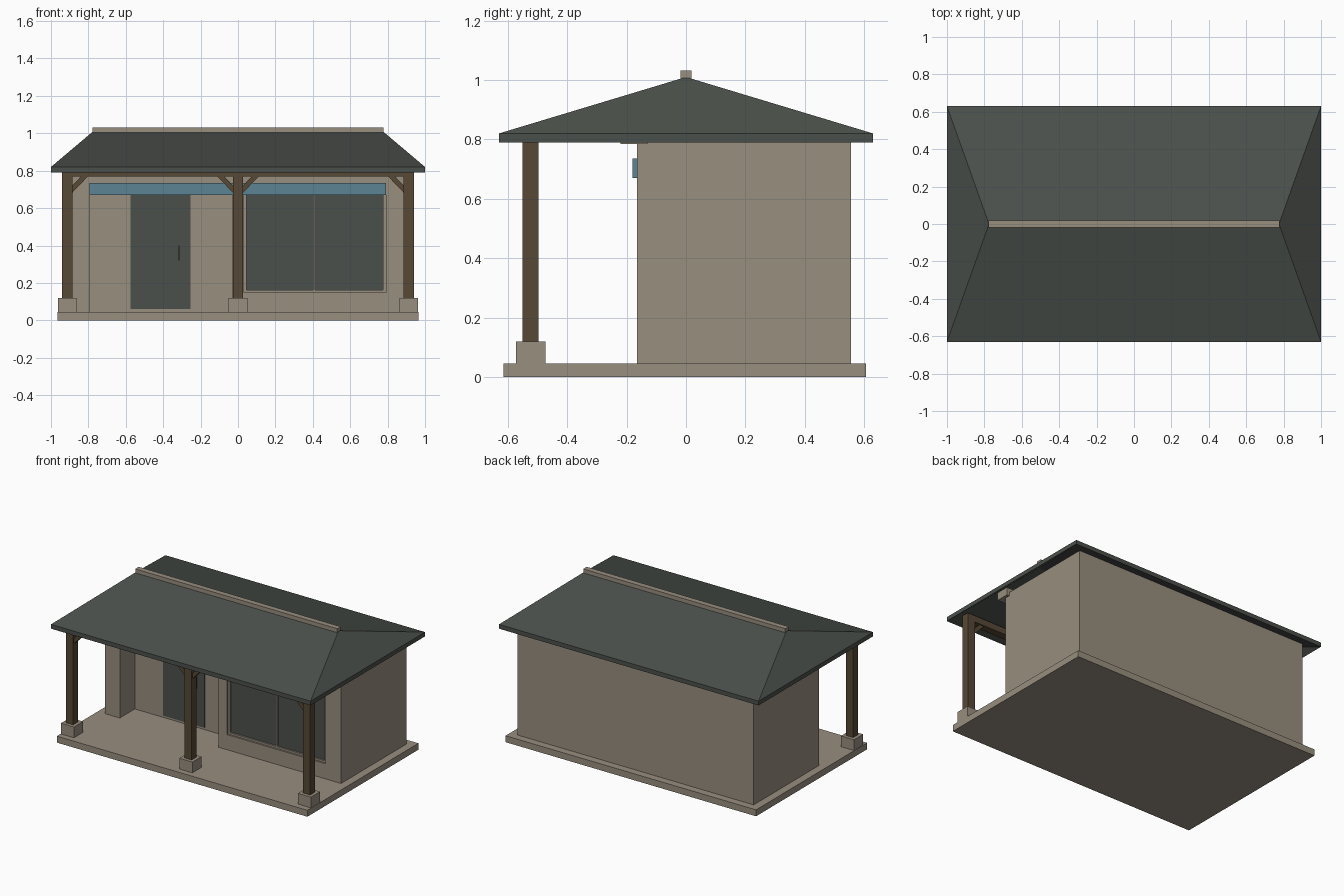
import bpy

if "Cube" in bpy.data.objects:
    bpy.data.objects.remove(bpy.data.objects["Cube"])


def material(name, srgb):
    m = bpy.data.materials.new(name)
    m.diffuse_color = [(c / 255 / 12.92 if c < 10 else ((c / 255 + 0.055) / 1.055) ** 2.4) for c in srgb] + [1]
    m.use_nodes = True
    m.node_tree.nodes["Principled BSDF"].inputs["Base Color"].default_value = m.diffuse_color
    return m


STONE = material("warm stone", (152, 142, 127))
SLATE = material("dark slate", (75, 80, 75))
WOOD = material("brown timber", (87, 72, 53))
BLUE = material("blue paint", (92, 131, 147))


def mesh(name, verts, faces, mat):
    me = bpy.data.meshes.new(name)
    me.from_pydata(verts, [], faces)
    me.materials.append(mat)
    ob = bpy.data.objects.new(name, me)
    bpy.context.collection.objects.link(ob)
    return ob


def prism(name, profile, y0, y1, mat):
    """Extrude an (x, z) outline, anticlockwise seen from the front, along y."""
    n = len(profile)
    verts = [(x, y, z) for y in (y0, y1) for x, z in profile]
    faces = [tuple(range(n)), tuple(range(2 * n - 1, n - 1, -1))]
    faces += [(i, i + n, (i + 1) % n + n, (i + 1) % n) for i in range(n)]
    return mesh(name, verts, faces, mat)


def box(name, x, y, z, mat):
    return prism(name, [(x[0], z[0]), (x[1], z[0]), (x[1], z[1]), (x[0], z[1])], y[0], y[1], mat)


# Base slab and house body, with recessed entrance on the left
FRONT, FLOOR, TOP = -0.165, 0.045, 0.81
box("base_slab", (-0.965, 0.965), (-0.615, 0.607), (0, FLOOR), STONE)
box("house_body", (-0.91, 0.91), (0, 0.555), (FLOOR, TOP), STONE)
box("left_pillar", (-0.91, -0.795), (FRONT, 0), (FLOOR, TOP), STONE)
box("middle_pier", (-0.033, 0.032), (FRONT, 0), (FLOOR, 0.67), STONE)
box("right_pillar", (0.79, 0.91), (FRONT, 0), (FLOOR, TOP), STONE)
box("window_wall", (0.032, 0.79), (FRONT, 0), (FLOOR, 0.15), STONE)
box("lintel", (-0.795, 0.79), (FRONT, 0), (0.67, TOP), STONE)
box("cornice", (-0.93, 0.93), (-0.22, -0.13), (0.785, 0.84), STONE)
box("blue_fascia", (-0.795, 0.79), (-0.18, FRONT), (0.67, 0.735), BLUE)

# Door and handle
box("door", (-0.575, -0.255), (-0.006, 0), (0.06, 0.67), SLATE)
box("door_handle", (-0.319, -0.313), (-0.02, -0.006), (0.32, 0.40), SLATE)

# Window panes with thin frame bars
box("window_panes", (0.032, 0.79), (-0.142, 0), (0.15, 0.67), SLATE)
for i, (a, b) in enumerate([(0.032, 0.045), (0.402, 0.411), (0.776, 0.79)]):
    box(f"window_upright_{i}", (a, b), (-0.154, -0.142), (0.15, 0.67), STONE)
box("window_sill", (0.032, 0.79), (-0.154, -0.142), (0.15, 0.163), STONE)

# Porch posts on plinths, with diagonal braces under the beam
PY = -0.523
for name, px, sides in (("left", -0.913, (1,)), ("middle", 0, (-1, 1)), ("right", 0.913, (-1,))):
    box(f"{name}_plinth", (px - 0.05, px + 0.05), (PY - 0.05, PY + 0.05), (FLOOR, 0.12), STONE)
    box(f"{name}_post", (px - 0.028, px + 0.028), (PY - 0.027, PY + 0.027), (0.12, 0.80), WOOD)
    for s in sides:
        pts = [(0.025, 0.68), (0.113, 0.772), (0.076, 0.772), (0.025, 0.718)]
        pts = [(px + s * x, z) for x, z in pts][::s]
        prism(f"{name}_brace", pts, PY - 0.018, PY + 0.018, WOOD)
box("porch_beam", (-0.94, 0.94), (PY - 0.025, PY + 0.025), (0.77, 0.815), WOOD)


# Hipped roof shell and ridge cap
def hip(z0, z1):
    return [(-1, -0.63, z0), (1, -0.63, z0), (1, 0.63, z0), (-1, 0.63, z0),
            (-0.775, 0, z1), (0.775, 0, z1)]


slopes = [(0, 1, 5, 4), (1, 2, 5), (2, 3, 4, 5), (3, 0, 4)]
under = [tuple(i + 6 for i in reversed(f)) for f in slopes]
edges = [(i + 6, (i + 1) % 4 + 6, (i + 1) % 4, i) for i in range(4)]
mesh("hipped_roof", hip(0.82, 1.01) + hip(0.79, 0.98), slopes + under + edges, SLATE)
box("ridge_cap", (-0.778, 0.778), (-0.019, 0.019), (0.995, 1.032), STONE)
